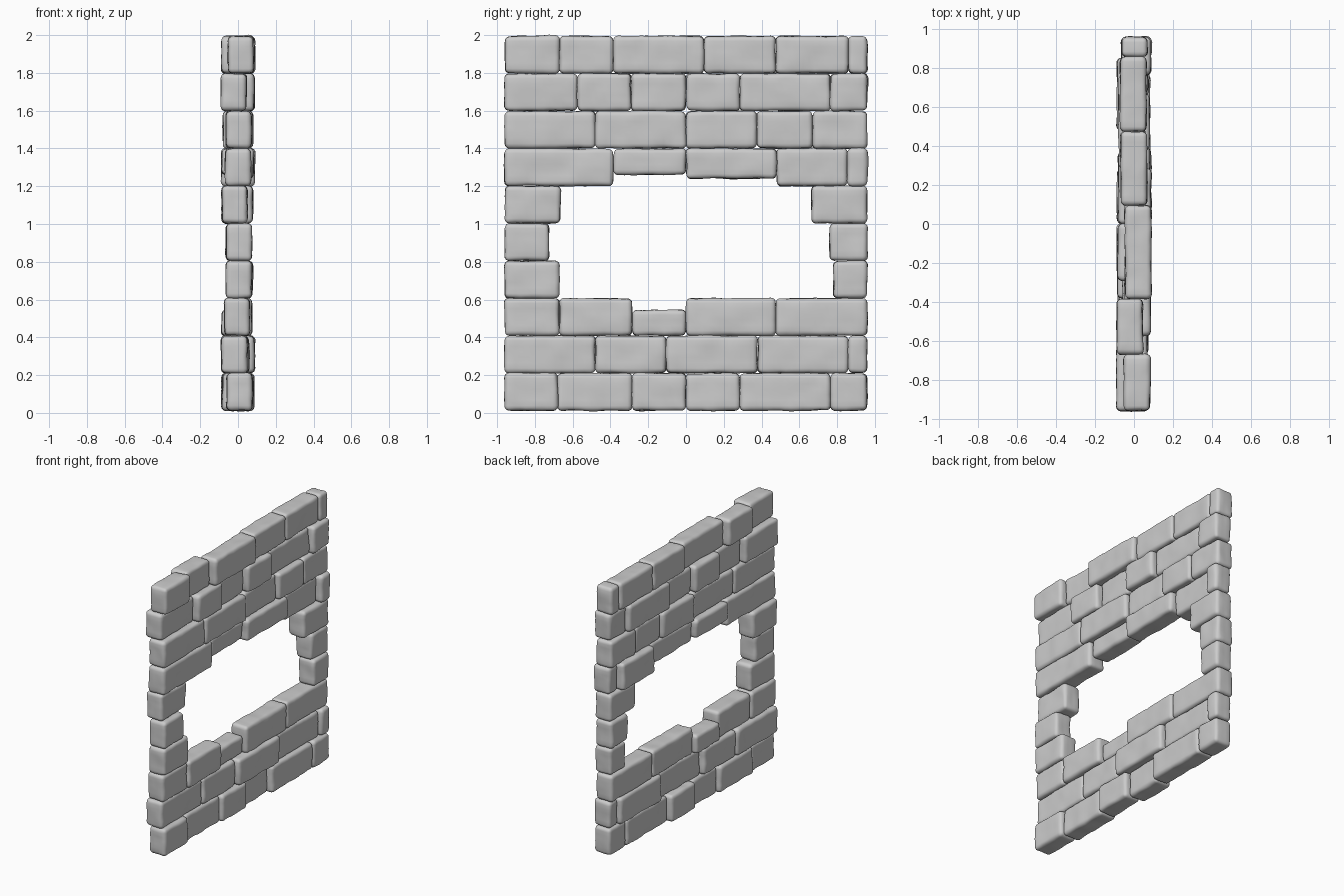
import bpy, bmesh
from mathutils import Vector, noise

if "Cube" in bpy.data.objects:
    bpy.data.objects.remove(bpy.data.objects["Cube"])

DEPTH, ROUND, BOTTOM, TOP = 0.135, 0.026, 0.012, 1.995
EDGE = 0.96

# Courses from the ground up: each stone is (start y, x offset); None ends a run
COURSES = [
    [(-.96, .007), (-.68, -.015), (-.285, .01), (0, -.02), (.285, .015), (.765, .018)],
    [(-.96, -.02), (-.48, -.01), (-.105, .021), (.38, -.005), (.86, .018)],
    [(-.96, -.005), (-.67, .005), (-.285, -.021), (0, .005), (.475, .0)],
    [(-.96, .005), (-.67, None), (.78, .01)],
    [(-.96, .007), (-.725, None), (.76, .003)],
    [(-.96, -.018), (-.665, None), (.665, .01)],
    [(-.96, 0), (-.385, -.02), (0, .015), (.48, -.02), (.855, .021)],
    [(-.96, .003), (-.48, .01), (0, -.012), (.375, .012), (.67, .003)],
    [(-.96, -.022), (-.575, .018), (-.29, -.015), (0, .02), (.285, -.012), (.765, .018)],
    [(-.96, .016), (-.67, -.021), (-.385, .022), (.095, .0), (.475, -.003), (.86, .003)],
]
# Broken stones around the opening: (course, index) -> (z bottom, z top)
BROKEN = {(2, 2): (None, .545), (6, 1): (1.26, None), (6, 2): (1.24, None)}


def cuts(half):
    """Grid positions along one axis, denser near the rounded edges."""
    inner = half - ROUND
    n = max(2, round(2 * inner / 0.03))
    pts = [-inner + 2 * inner * i / n for i in range(n + 1)]
    rim = [inner + ROUND * t for t in (.4, .75)]
    return pts + rim + [-r for r in rim]


def stone(name, lo, hi):
    centre, half = (lo + hi) / 2, (hi - lo) / 2
    bm = bmesh.new()
    bmesh.ops.create_cube(bm, size=2)
    for v in bm.verts:
        v.co = Vector(a * b for a, b in zip(v.co, half))
    for axis in range(3):
        normal = Vector((0, 0, 0))
        normal[axis] = 1
        for p in cuts(half[axis]):
            bmesh.ops.bisect_plane(bm, geom=bm.verts[:] + bm.edges[:] + bm.faces[:],
                                   plane_co=normal * p, plane_no=normal)
    # Round the edges, then roughen the surface
    for v in bm.verts:
        core = Vector(max(-h + ROUND, min(h - ROUND, c)) for c, h in zip(v.co, half))
        out = (v.co - core).normalized()
        p = core + out * ROUND
        q = p + centre
        bump = 0.006 * noise.noise(q * 9) + 0.003 * noise.noise(q * 26)
        v.co = q + out * bump
    mesh = bpy.data.meshes.new(name)
    bm.to_mesh(mesh)
    bm.free()
    mesh.shade_smooth()
    bpy.context.collection.objects.link(bpy.data.objects.new(name, mesh))


# Lay the wall course by course
height = (TOP - BOTTOM) / len(COURSES)
for c, row in enumerate(COURSES):
    ends = [s[0] for s in row[1:]] + [EDGE]
    for i, ((y0, dx), y1) in enumerate(zip(row, ends)):
        if dx is None:
            continue
        z0, z1 = BROKEN.get((c, i), (None, None))
        z0 = BOTTOM + c * height if z0 is None else z0
        z1 = BOTTOM + (c + 1) * height if z1 is None else z1
        stone(f"stone_course_{c + 1}_{i + 1}",
              Vector((dx - DEPTH / 2, y0, z0)), Vector((dx + DEPTH / 2, y1, z1)))
